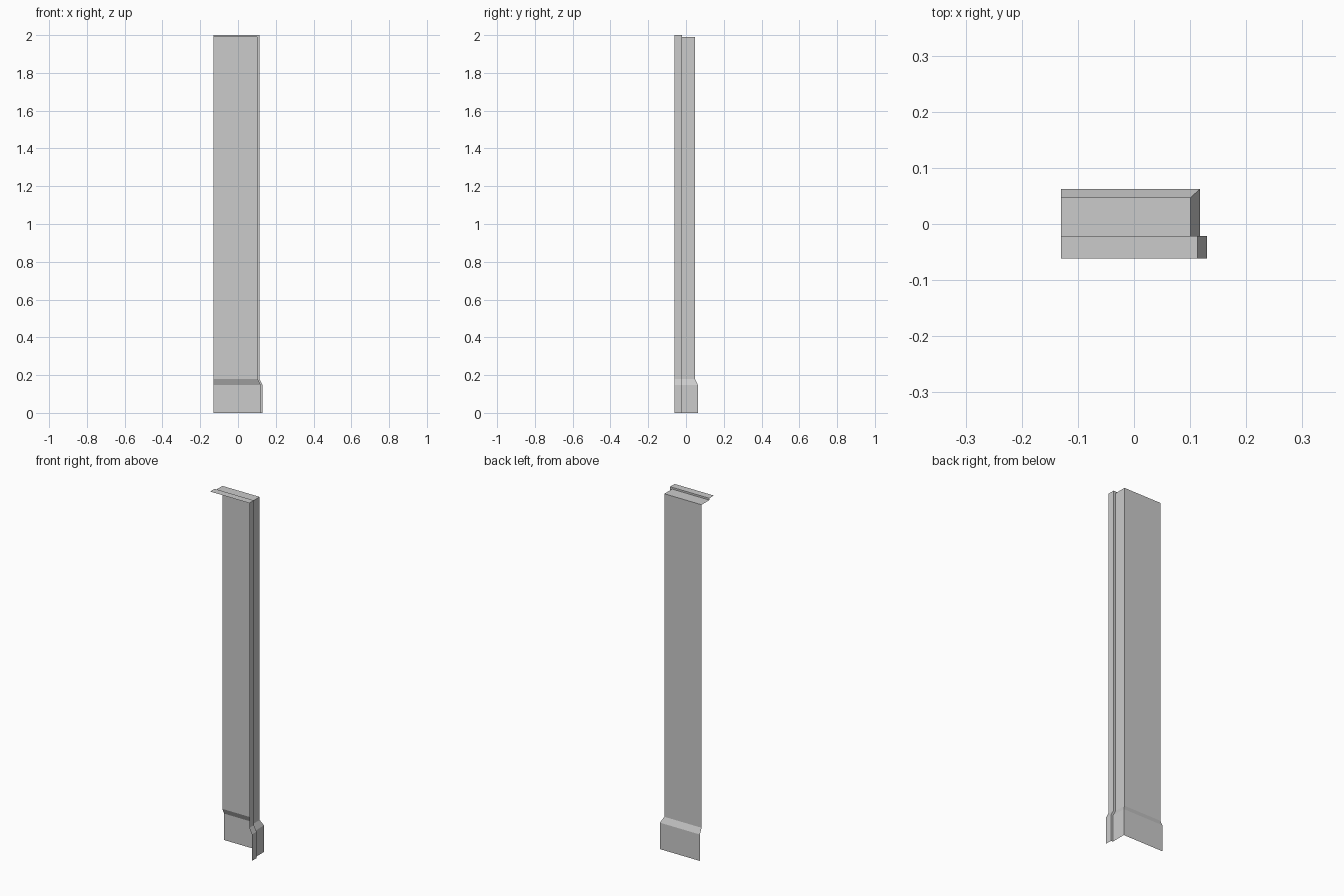
import bpy

if "Cube" in bpy.data.objects:
    bpy.data.objects.remove(bpy.data.objects["Cube"])

LEFT = -0.13
# Jamb cross-section: upper x/y, lower (flared) x/y, height of the top edge
PROFILE = [
    ((0.113, -0.0615), (0.130, -0.0615), 2.00),
    ((0.113, -0.0212), (0.130, -0.0212), 2.00),
    ((0.101, -0.0212), (0.118, -0.0212), 1.99),
    ((0.101, 0.0475), (0.118, 0.0625), 1.99),
]
FLARE_LOW, FLARE_HIGH = 0.148, 0.18


def sheet(name, rows):
    """Flat-faced open surface through rows of points."""
    n = len(rows[0])
    verts = [p for row in rows for p in row]
    faces = [(j * n + i, j * n + i + 1, (j + 1) * n + i + 1, (j + 1) * n + i)
             for j in range(len(rows) - 1) for i in range(n - 1)]
    mesh = bpy.data.meshes.new(name)
    mesh.from_pydata(verts, [], faces)
    mesh.update()
    obj = bpy.data.objects.new(name, mesh)
    bpy.context.collection.objects.link(obj)
    return obj


def levels(profile):
    """Rows from the floor up: flared foot, slope, upright, top edge."""
    return [
        [(*low, 0.0) for up, low, top in profile],
        [(*low, FLARE_LOW) for up, low, top in profile],
        [(*up, FLARE_HIGH) for up, low, top in profile],
        [(*up, top) for up, low, top in profile],
    ]


# Stepped side jamb with flared foot
sheet("side_jamb", levels(PROFILE))

# Back panel, continuing the same foot profile to the open left edge
up, low, top = PROFILE[-1]
sheet("back_panel", levels([PROFILE[-1], ((LEFT, up[1]), (LEFT, low[1]), top)]))

# Stepped header across the top
sheet("header", [[(LEFT, up[1], top), (*up, top)] for up, low, top in PROFILE])
